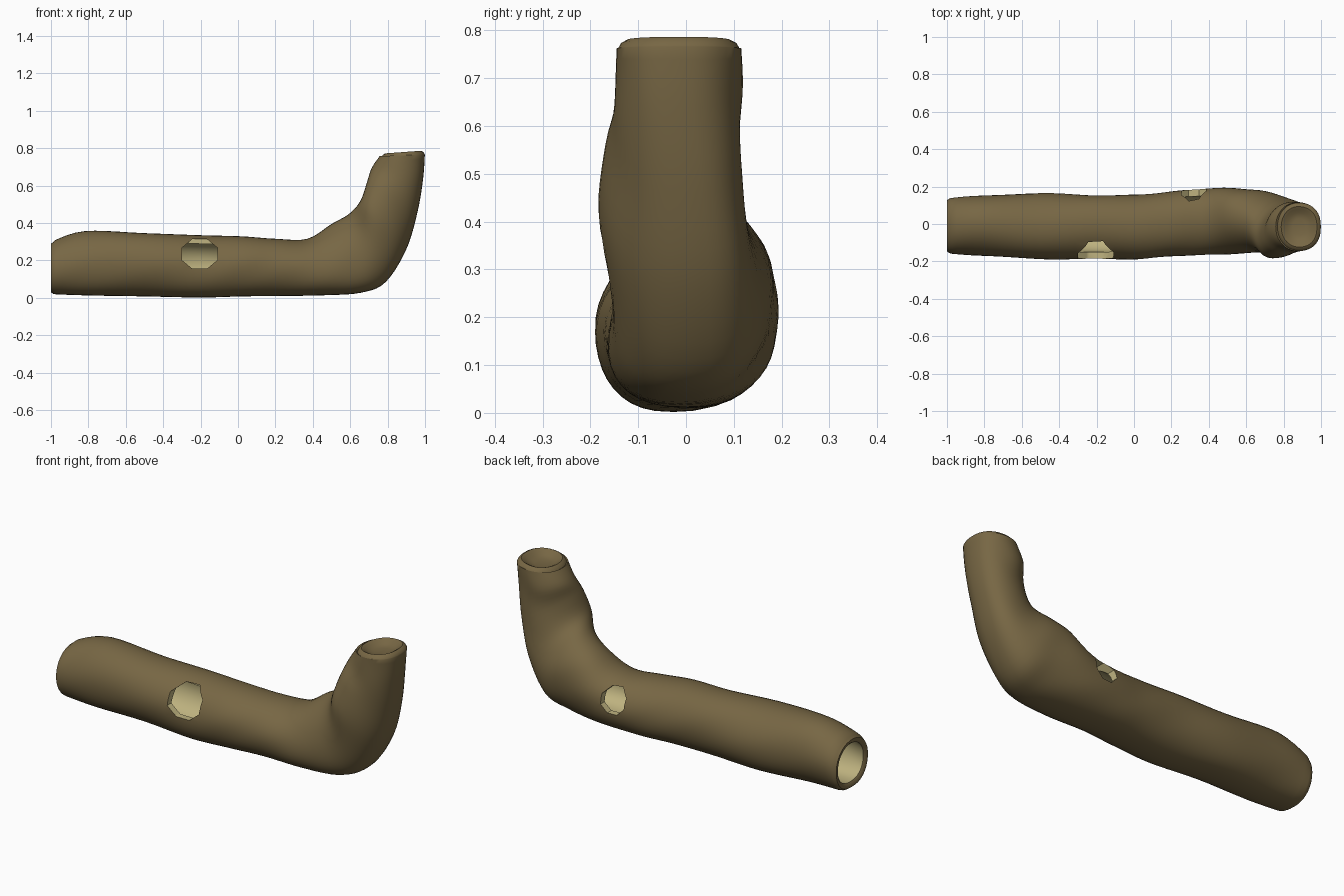
import bpy, bmesh, math
from mathutils import Vector

if "Cube" in bpy.data.objects:
    bpy.data.objects.remove(bpy.data.objects["Cube"])

SIDES = 40
WALL = 0.036


def material(name, rgb):
    m = bpy.data.materials.new(name)
    m.diffuse_color = (*rgb, 1)
    m.use_nodes = True
    m.node_tree.nodes["Principled BSDF"].inputs["Base Color"].default_value = m.diffuse_color
    return m


bark = material("brown bark", (0.185, 0.135, 0.058))
wood = material("pale inner wood", (0.52, 0.45, 0.215))

# Stations along the log: outer x,z / inner-bend x,z / y min, y max / sideways lean of the top
STATIONS = [
    (-1.00, .020, -1.00, .300, -.157, .137, 0),
    (-.80, .013, -.82, .357, -.168, .150, .01),
    (-.50, .008, -.50, .346, -.186, .163, -.01),
    (-.20, .002, -.20, .335, -.186, .153, .01),
    (.02, .008, .02, .329, -.188, .157, 0),
    (.22, .010, .20, .316, -.172, .175, 0),
    (.46, .014, .37, .316, -.165, .192, .02),
    (.66, .028, .50, .395, -.155, .188, .03),
    (.79, .085, .595, .450, -.157, .178, 0),
    (.90, .260, .655, .520, -.180, .130, -.04),
    (.96, .460, .690, .620, -.165, .112, -.03),
    (.99, .640, .715, .695, -.148, .118, 0),
    (1.0, .785, .765, .768, -.146, .116, 0),
]
LAST = len(STATIONS) - 1


def station(t):
    """Catmull-Rom blend of the stations."""
    i = min(int(t), LAST - 1)
    f = t - i
    a, b, c, d = (STATIONS[max(0, min(LAST, k))] for k in (i - 1, i, i + 1, i + 2))
    return [0.5 * (2 * q + (r - p) * f + (2 * p - 5 * q + 4 * r - s) * f * f
                   + (3 * q - p - 3 * r + s) * f ** 3) for p, q, r, s in zip(a, b, c, d)]


def ring(t, inset=0.0, shift=(0, 0, 0)):
    ox, oz, ix, iz, y0, y1, lean = station(t)
    mid = Vector(((ox + ix) / 2, (y0 + y1) / 2, (oz + iz) / 2))
    up = Vector(((ix - ox) / 2, 0, (iz - oz) / 2))
    up *= (up.length - inset) / up.length
    half = (y1 - y0) / 2 - inset
    pts = []
    for k in range(SIDES):
        a = 2 * math.pi * k / SIDES
        c, s = math.cos(a), math.sin(a)
        # fuller underside, rounder top
        w = math.copysign(abs(c) ** (0.8 if s < 0 else 0.95), c)
        bump = 1 + 0.018 * math.sin(3 * a + 2.3 * t) * math.sin(1.9 * t + a) * abs(c)
        side = Vector((0, half * w * bump + lean * s, 0))
        pts.append(mid + up * s + side + Vector(shift))
    return pts


# Hollow log: inner bore, rounded rim, bark, dished top end
STEPS = 5
inner_end = LAST - 1
rings = [ring(k / STEPS, WALL) for k in range(inner_end * STEPS, 0, -1)]
rings += [ring(0, WALL, (.01, 0, 0))]
inner_count = len(rings)
rings += [ring(0, .024), ring(0, .010), ring(0, .002, (.012, 0, 0))]
rings += [ring(k / STEPS) for k in range(1, LAST * STEPS)]
rings += [ring(LAST, .002, (0, 0, -.016)), ring(LAST, .009, (0, 0, -.004)),
          ring(LAST, .022, (0, 0, .003)), ring(LAST, .036, (0, 0, -.004)),
          ring(LAST, .055, (0, 0, -.018)), ring(LAST, .085, (0, 0, -.026))]

bm = bmesh.new()
loops = [[bm.verts.new(p) for p in r] for r in rings]
for n, (a, b) in enumerate(zip(loops, loops[1:])):
    for k in range(SIDES):
        j = (k + 1) % SIDES
        f = bm.faces.new((a[k], a[j], b[j], b[k]))
        f.material_index = 1 if n < inner_count - 1 else 0
bm.faces.new(loops[0]).material_index = 1
bm.faces.new(loops[-1]).material_index = 0
bmesh.ops.recalc_face_normals(bm, faces=bm.faces)
me = bpy.data.meshes.new("hollow_log")
bm.to_mesh(me)
bm.free()
log = bpy.data.objects.new("hollow_log", me)
bpy.context.collection.objects.link(log)
me.materials.append(bark)
me.materials.append(wood)


# Knot holes: eight-sided cutters through the wall
def knot_hole(name, x, z, rx, rz, y):
    bpy.ops.mesh.primitive_cylinder_add(vertices=8, radius=1, depth=0.26,
                                        location=(x, y, z),
                                        rotation=(math.pi / 2, 0, 0))
    c = bpy.context.object
    c.name = name
    c.scale = (rx, rz, 1)
    for v in c.data.vertices:  # turn so flats face the axes
        px, py = v.co.x, v.co.y
        a = math.pi / 8
        v.co.x = (px * math.cos(a) - py * math.sin(a)) / math.cos(a)
        v.co.y = (px * math.sin(a) + py * math.cos(a)) / math.cos(a)
    c.data.materials.append(bark)
    c.data.materials.append(wood)
    for p in c.data.polygons:
        p.material_index = 1
    c.hide_render = True
    bpy.context.view_layer.update()
    bpy.ops.object.select_all(action='DESELECT')
    log.select_set(True)
    bpy.context.view_layer.objects.active = log
    m = log.modifiers.new(name, 'BOOLEAN')
    m.operation = 'DIFFERENCE'
    m.solver = 'EXACT'
    m.object = c
    bpy.ops.object.modifier_apply(modifier=m.name)
    bpy.data.objects.remove(c)


knot_hole("front_knot_cutter", -.205, .235, .095, .079, -.19)
knot_hole("back_knot_cutter", .32, .215, .066, .066, .19)

bpy.ops.object.select_all(action='DESELECT')
log.select_set(True)
bpy.context.view_layer.objects.active = log
bpy.ops.object.shade_smooth_by_angle(angle=math.radians(40))
